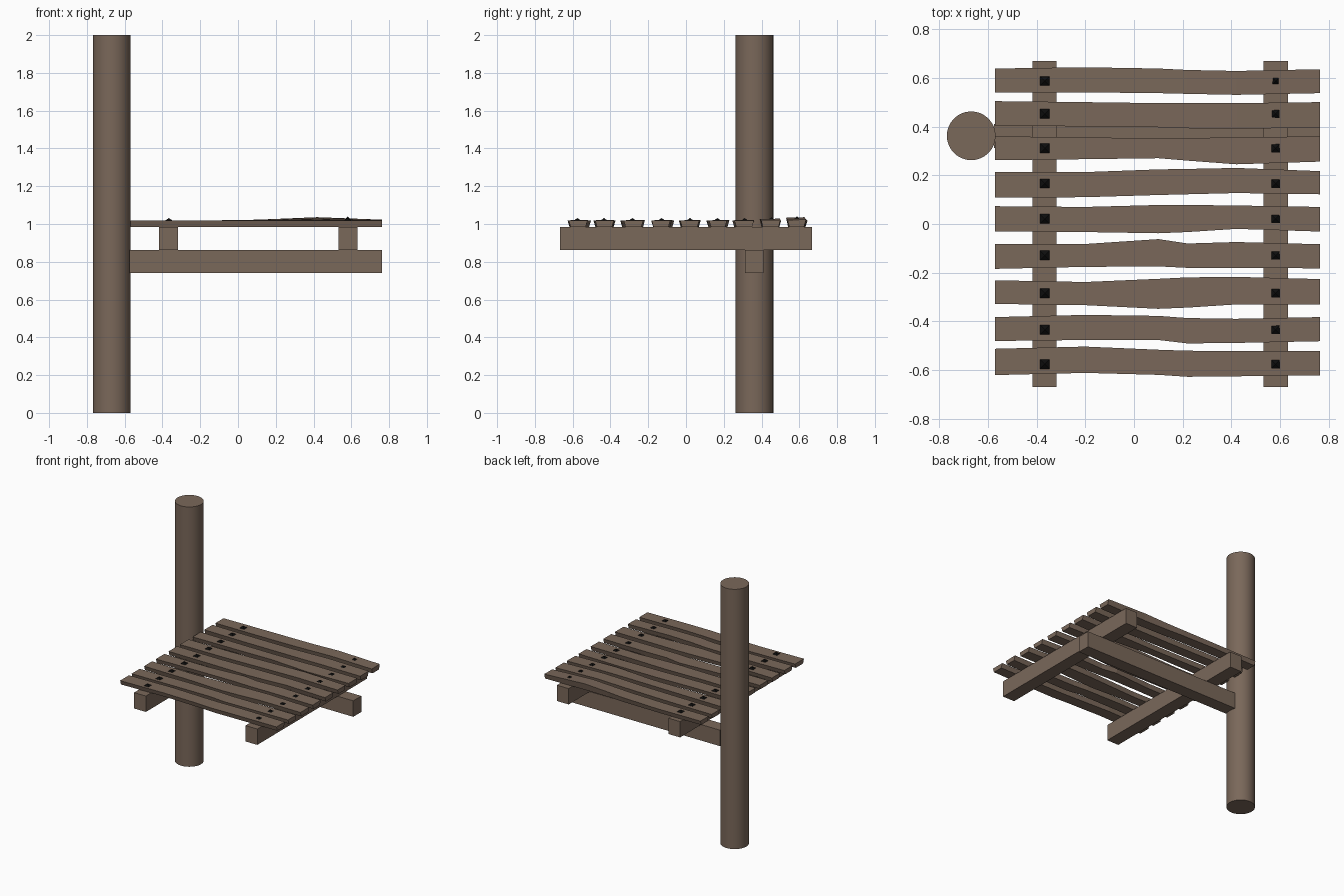
import bpy, bmesh, math

if "Cube" in bpy.data.objects:
    bpy.data.objects.remove(bpy.data.objects["Cube"])

def material(name, rgb):
    m = bpy.data.materials.new(name)
    m.diffuse_color = (*rgb, 1)
    m.use_nodes = True
    m.node_tree.nodes["Principled BSDF"].inputs["Base Color"].default_value = m.diffuse_color
    return m

WOOD = material("weathered brown wood", (0.195, 0.138, 0.102))
IRON = material("black iron", (0.004, 0.004, 0.004))

def finish(name, bm, mat):
    bmesh.ops.recalc_face_normals(bm, faces=bm.faces)
    me = bpy.data.meshes.new(name)
    bm.to_mesh(me)
    bm.free()
    me.materials.append(mat)
    ob = bpy.data.objects.new(name, me)
    bpy.context.collection.objects.link(ob)
    return ob

def box(name, x0, x1, y0, y1, z0, z1):
    bm = bmesh.new()
    bmesh.ops.create_cube(bm, size=1)
    for v in bm.verts:
        v.co.x = x1 if v.co.x > 0 else x0
        v.co.y = y1 if v.co.y > 0 else y0
        v.co.z = z1 if v.co.z > 0 else z0
    return finish(name, bm, WOOD)

# round post
bpy.ops.mesh.primitive_cylinder_add(vertices=32, radius=0.1, depth=2, location=(-0.668, 0.362, 1))
post = bpy.context.object
post.name = "post"
post.data.materials.append(WOOD)
bpy.ops.object.shade_smooth_by_angle(angle=math.radians(40))

# support beam and the two joists lying across it
box("support_beam", -0.575, 0.763, 0.312, 0.41, 0.74, 0.863)
box("left_joist", -0.417, -0.317, -0.668, 0.668, 0.863, 0.985)
box("right_joist", 0.532, 0.632, -0.668, 0.668, 0.863, 0.985)

# hand-cut planks: back edge and front edge at each station along x
STATIONS = (-0.57, -0.2, 0.1, 0.22, 0.42, 0.763)
PLANKS = [
    ((.638, .643, .638, .632, .628, .635), (.540, .540, .537, .534, .530, .537)),
    ((.504, .500, .496, .496, .496, .500), (.405, .400, .397, .393, .390, .397)),
    ((.360, .355, .352, .353, .355, .360), (.262, .266, .270, .260, .245, .256)),
    ((.213, .213, .224, .226, .230, .217), (.108, .110, .119, .122, .127, .122)),
    ((.073, .070, .078, .078, .076, .070), (-.030, -.033, -.038, -.033, -.020, -.031)),
    ((-.082, -.082, -.062, -.080, -.074, -.083), (-.184, -.176, -.174, -.180, -.180, -.182)),
    ((-.231, -.238, -.225, -.219, -.217, -.226), (-.328, -.333, -.348, -.343, -.330, -.330)),
    ((-.382, -.373, -.377, -.386, -.389, -.382), (-.480, -.476, -.476, -.490, -.488, -.481)),
    ((-.512, -.503, -.516, -.520, -.521, -.521), (-.620, -.611, -.619, -.627, -.625, -.621)),
]
# rise of the top face along x, strongest on the rearmost plank
RISE = (0, 0, 0.004, 0.008, 0.015, 0.004)

for i, (back, front) in enumerate(PLANKS):
    bm = bmesh.new()
    warp = (1.0, 0.5)[i] if i < 2 else 0.1
    rings = []
    for x, yb, yf, r in zip(STATIONS, back, front, RISE):
        top = 1.018 + r * warp
        rings.append([bm.verts.new(c) for c in (
            (x, yf, top), (x, yb, top + r * 0.2),
            (x, yb - 0.01, 0.985), (x, yf + 0.01, 0.985))])
    for a, b in zip(rings, rings[1:]):
        for k in range(4):
            n = (k + 1) % 4
            bm.faces.new((a[k], a[n], b[n], b[k]))
    bm.faces.new(rings[0])
    bm.faces.new(rings[-1])
    finish(f"plank_{i + 1}", bm, WOOD)

# pointed square nail heads, one per plank on each joist
NAIL_Y = (.587, .452, .311, .166, .021, -.129, -.284, -.434, -.575)
bm = bmesh.new()
for i, y in enumerate(NAIL_Y):
    for x in (-0.366, 0.581):
        z = 1.0175 + (0.009 if i == 0 and x > 0 else 0.003 if i == 1 and x > 0 else 0)
        h = 0.014 if (i == 0 and x > 0) else 0.02
        base = [bm.verts.new((x + sx * h, y + sy * h, z))
                for sx, sy in ((-1, -1), (1, -1), (1, 1), (-1, 1))]
        tip = bm.verts.new((x, y, z + 0.014))
        bm.faces.new(base[::-1])
        for k in range(4):
            bm.faces.new((base[k], base[(k + 1) % 4], tip))
finish("nail_heads", bm, IRON)
